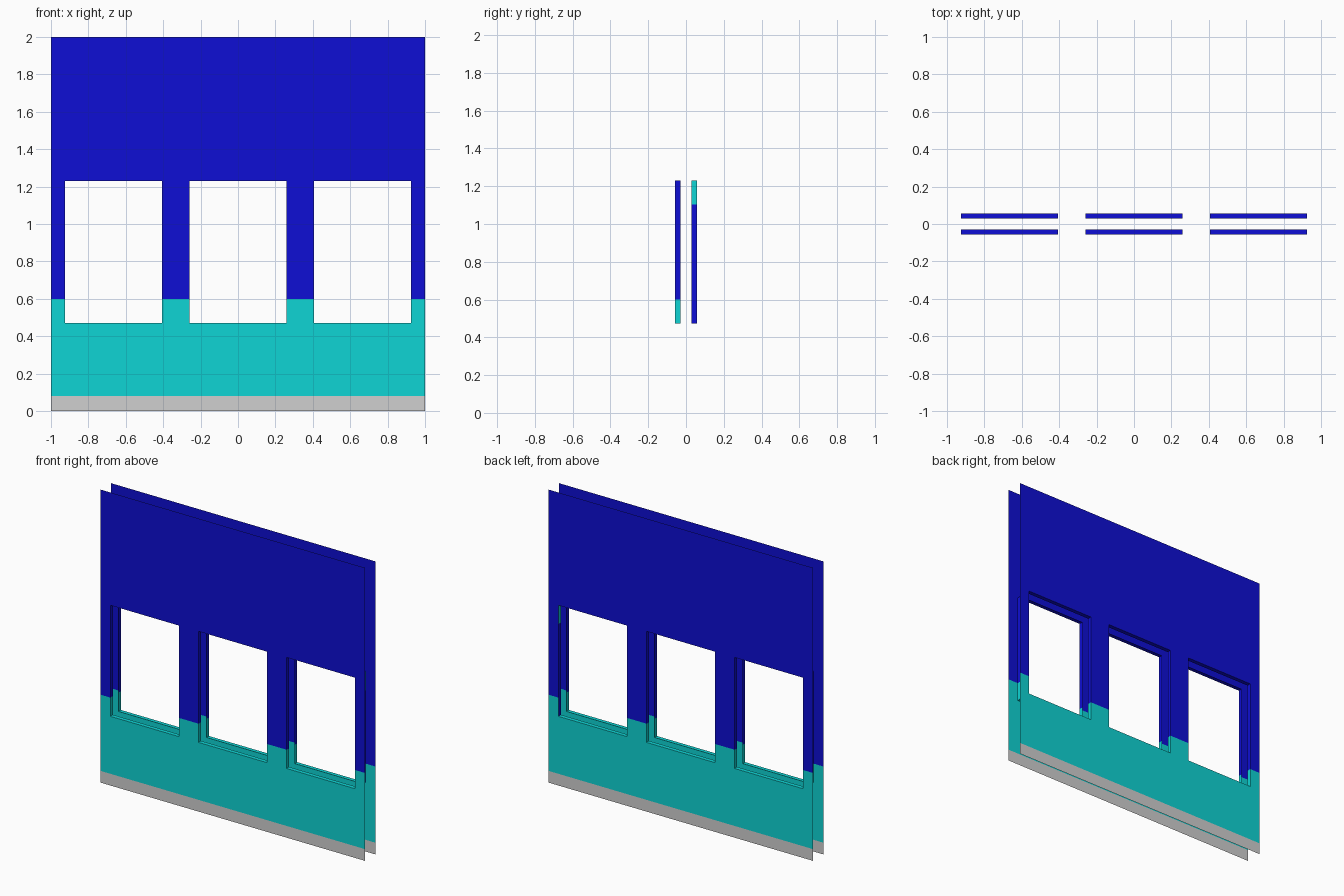
import bpy, bmesh

if "Cube" in bpy.data.objects:
    bpy.data.objects.remove(bpy.data.objects["Cube"])

OUT, INN = 0.057, 0.029          # outer skin and inner reveal depth
ZB, ZT = 0.472, 1.23             # window sill and head heights
WINDOWS = [(-0.924, -0.407), (-0.258, 0.258), (0.407, 0.924)]
GREY_TOP, CYAN_TOP = 0.08, 0.60  # paint band heights


def material(name, rgb):
    m = bpy.data.materials.new(name)
    m.diffuse_color = (*rgb, 1)
    m.use_nodes = True
    m.node_tree.nodes["Principled BSDF"].inputs["Base Color"].default_value = m.diffuse_color
    return m


MATS = [material("grey skirting", (0.63, 0.63, 0.63)),
        material("cyan paint", (0.0044, 0.66, 0.66)),
        material("blue paint", (0.0044, 0.0044, 0.66))]


def band(z):
    return 0 if z < GREY_TOP else 1 if z < CYAN_TOP else 2


def quad(bm, pts, towards, mat):
    """Add a rectangle whose normal points along the given direction."""
    f = bm.faces.new([bm.verts.new(p) for p in pts])
    f.normal_update()
    if f.normal.dot(towards) < 0:
        f.normal_flip()
    f.material_index = mat


def finish(bm, name):
    bmesh.ops.remove_doubles(bm, verts=bm.verts, dist=1e-5)
    me = bpy.data.meshes.new(name)
    bm.to_mesh(me)
    bm.free()
    for m in MATS:
        me.materials.append(m)
    bpy.context.collection.objects.link(bpy.data.objects.new(name, me))


def wall_skin(name, s):
    # flat sheet cut into paint bands, leaving the window cells open
    bm = bmesh.new()
    xs = [-1] + [x for w in WINDOWS for x in w] + [1]
    zs = [0, GREY_TOP, ZB, CYAN_TOP, ZT, 2]
    for i, (x0, x1) in enumerate(zip(xs, xs[1:])):
        for z0, z1 in zip(zs, zs[1:]):
            zc = (z0 + z1) / 2
            if i % 2 and ZB < zc < ZT:
                continue
            y = s * OUT
            quad(bm, [(x0, y, z0), (x1, y, z0), (x1, y, z1), (x0, y, z1)],
                 (0, s, 0), band(zc))
    finish(bm, name)


def window_reveal(name, s, x0, x1, flipped_jamb):
    # four strips turning inward around the opening
    bm = bmesh.new()
    a, b = s * OUT, s * INN
    for z, up in ((ZB, 1), (ZT, -1)):
        quad(bm, [(x0, a, z), (x1, a, z), (x1, b, z), (x0, b, z)],
             (0, 0, up), band(z))
    for x, side in ((x0, 1), (x1, -1)):
        odd = flipped_jamb and x == x1     # this jamb is painted upside down
        split = ZB + ZT - CYAN_TOP if odd else CYAN_TOP
        for z0, z1, m in ((ZB, split, 2 if odd else 1),
                          (split, ZT, 1 if odd else 2)):
            quad(bm, [(x, a, z0), (x, b, z0), (x, b, z1), (x, a, z1)],
                 (side, 0, 0), m)
    finish(bm, name)


for label, s in (("front", -1), ("back", 1)):
    wall_skin(label + "_wall", s)
    for i, (x0, x1) in enumerate(WINDOWS):
        window_reveal(f"{label}_window_reveal_{i + 1}", s, x0, x1,
                      s == 1 and i == 2)
